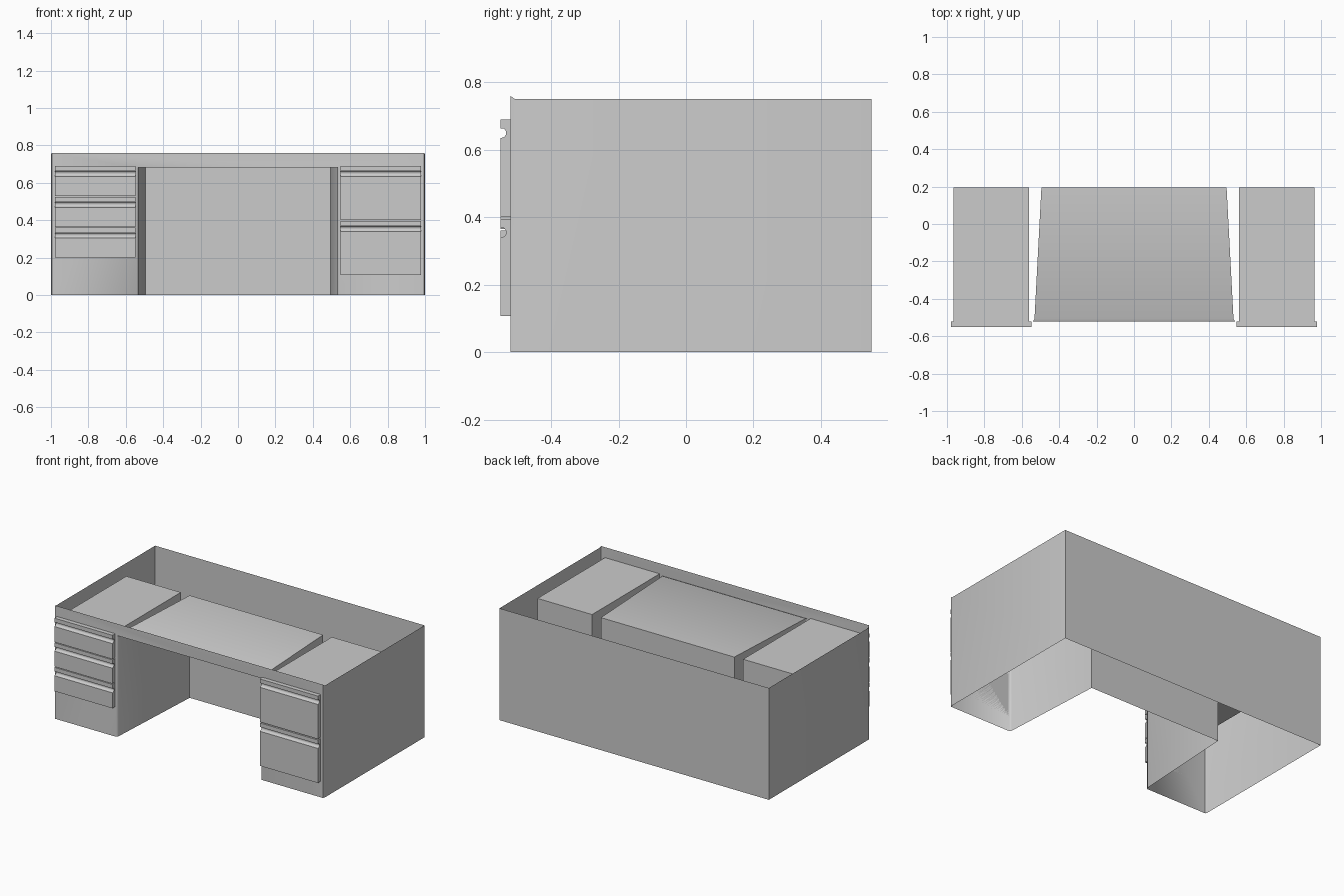
import bpy, bmesh

if "Cube" in bpy.data.objects:
    bpy.data.objects.remove(bpy.data.objects["Cube"])

FRONT, BACK, DEEP = -0.55, 0.55, 0.195   # drawer face, rear wall, kneehole depth
SHEET, EDGE = -0.521, -0.507             # front sheet plane, end of its rolled edge


def finish(name, bm, smooth=None):
    me = bpy.data.meshes.new(name)
    bm.to_mesh(me)
    bm.free()
    ob = bpy.data.objects.new(name, me)
    bpy.context.collection.objects.link(ob)
    if smooth:
        bpy.ops.object.select_all(action='DESELECT')
        ob.select_set(True)
        bpy.context.view_layer.objects.active = ob
        bpy.ops.object.shade_smooth_by_angle(angle=smooth)
    return ob


def arch(bm, y, x, z):
    """Four points of an upside-down U, open at the floor."""
    return [bm.verts.new(p) for p in ((-x, y, 0), (-x, y, z), (x, y, z), (x, y, 0))]


def bridge(bm, a, b, segments):
    for i in segments:
        bm.faces.new((a[i], a[i + 1], b[i + 1], b[i]))


# Thin sheet body, open at top and bottom
bm = bmesh.new()
outer = [arch(bm, SHEET, 0.995, 0.76), arch(bm, EDGE, 1.0, 0.75), arch(bm, BACK, 1.0, 0.75)]
inner = [arch(bm, SHEET, 0.54, 0.681), arch(bm, EDGE, 0.532, 0.687), arch(bm, DEEP, 0.495, 0.687)]
bridge(bm, outer[0], inner[0], range(3))        # front posts and apron
for a, b in zip(outer, outer[1:]):
    bridge(bm, a, b, (0, 2))                    # outside walls
for a, b in zip(inner, inner[1:]):
    bridge(bm, a, b, range(3))                  # kneehole walls and ceiling
bm.faces.new(outer[2])                          # rear wall
bm.faces.new(inner[2])                          # kneehole back
bmesh.ops.recalc_face_normals(bm, faces=bm.faces)
bm.faces.ensure_lookup_table()
if bm.faces[0].normal.y > 0:
    bmesh.ops.reverse_faces(bm, faces=bm.faces)
finish("desk_body", bm, 1.15)


def drawer_front(name, side, bottom, top):
    """Drawer face: side profile with a finger groove, extruded along x."""
    x0, x1 = sorted((side * 0.547, side * 0.978))
    groove = [(-0.55, 0.027), (-0.541, 0.027), (-0.536, 0.031), (-0.533, 0.038),
              (-0.534, 0.045), (-0.538, 0.051), (-0.544, 0.054), (-0.55, 0.056)]
    profile = [(SHEET, top), (FRONT, top)] + [(y, top - d) for y, d in groove]
    profile += [(FRONT, bottom), (SHEET, bottom)]
    bm = bmesh.new()
    face = bm.faces.new([bm.verts.new((x0, y, z)) for y, z in profile])
    new = bmesh.ops.extrude_face_region(bm, geom=[face])["geom"]
    bmesh.ops.translate(bm, vec=(x1 - x0, 0, 0),
                        verts=[v for v in new if isinstance(v, bmesh.types.BMVert)])
    bmesh.ops.recalc_face_normals(bm, faces=bm.faces)
    finish(name, bm, 0.7)


def drawer_box(name, side, bottom, top):
    """Closed block behind a top drawer."""
    bm = bmesh.new()
    bmesh.ops.create_cube(bm, size=1)
    bmesh.ops.scale(bm, vec=(0.405, DEEP - SHEET, top - bottom), verts=bm.verts)
    bmesh.ops.translate(bm, vec=(side * 0.763, (DEEP + SHEET) / 2, (top + bottom) / 2),
                        verts=bm.verts)
    finish(name, bm)


# Three shallow drawers on the left, two deep ones on the right
for side, label, height, pitch, count in ((-1, "left", 0.16, 0.165, 3),
                                          (1, "right", 0.288, 0.295, 2)):
    for i in range(count):
        top = 0.69 - i * pitch
        drawer_front(f"{label}_drawer_front_{i + 1}", side, top - height, top)
    drawer_box(f"{label}_drawer_box", side, 0.69 - height, 0.69)
